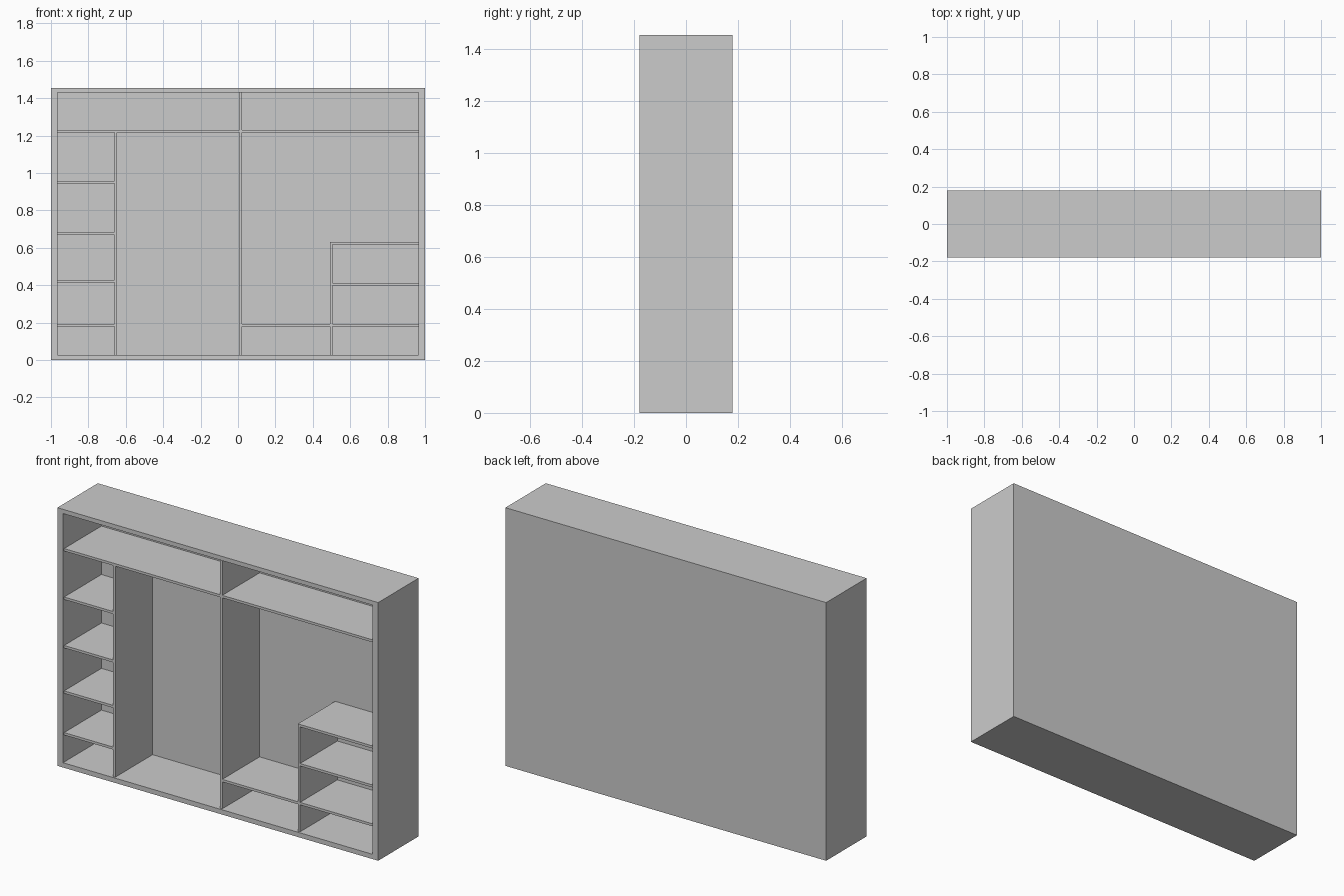
import bpy

if "Cube" in bpy.data.objects:
    bpy.data.objects.remove(bpy.data.objects["Cube"])

FRONT, BACK = -0.18, 0.18
INNER_FRONT, INNER_BACK = -0.17, 0.162   # inner boards sit slightly behind the frame
W, H = 1.0, 1.455                        # half width, height
IN, FLOOR, CEIL = 0.965, 0.027, 1.431    # inside of the carcass
T = 0.014                                # inner board thickness


def board(name, x0, x1, z0, z1, y0=INNER_FRONT, y1=INNER_BACK):
    bpy.ops.mesh.primitive_cube_add(
        size=1, location=((x0 + x1) / 2, (y0 + y1) / 2, (z0 + z1) / 2))
    ob = bpy.context.object
    ob.name = name
    ob.scale = (x1 - x0, y1 - y0, z1 - z0)
    bpy.ops.object.transform_apply(location=False, rotation=False, scale=True)
    return ob


def shelf(name, x0, x1, top):
    return board(name, x0, x1, top - T, top)


# Outer carcass
board("left_side", -W, -IN, 0, H, FRONT, BACK)
board("right_side", IN, W, 0, H, FRONT, BACK)
board("bottom_panel", -IN, IN, 0, FLOOR, FRONT, BACK)
board("top_panel", -IN, IN, CEIL, H, FRONT, BACK)
board("back_panel", -IN, IN, FLOOR, CEIL, INNER_BACK, BACK)

# Upright dividers
LEFT_DIV, MID_DIV, RIGHT_DIV = -0.66, 0.007, 0.492
board("centre_divider", MID_DIV, MID_DIV + T, FLOOR, CEIL)
board("left_divider", LEFT_DIV, LEFT_DIV + T, FLOOR, 1.23 - T)
board("right_divider", RIGHT_DIV, RIGHT_DIV + T, FLOOR, 0.632 - T)

# Long upper shelf, one length per half
shelf("upper_shelf_left", -IN, MID_DIV, 1.23)
shelf("upper_shelf_right", MID_DIV + T, IN, 1.23)

# Narrow shelves on the left
for i, z in enumerate((0.193, 0.428, 0.684, 0.957)):
    shelf(f"left_shelf_{i + 1}", -IN, LEFT_DIV, z)

# Low shelf and small stack on the right
shelf("low_shelf", MID_DIV + T, RIGHT_DIV, 0.193)
for i, z in enumerate((0.193, 0.412)):
    shelf(f"right_shelf_{i + 1}", RIGHT_DIV + T, IN, z)
shelf("right_stack_top", RIGHT_DIV, IN, 0.632)
